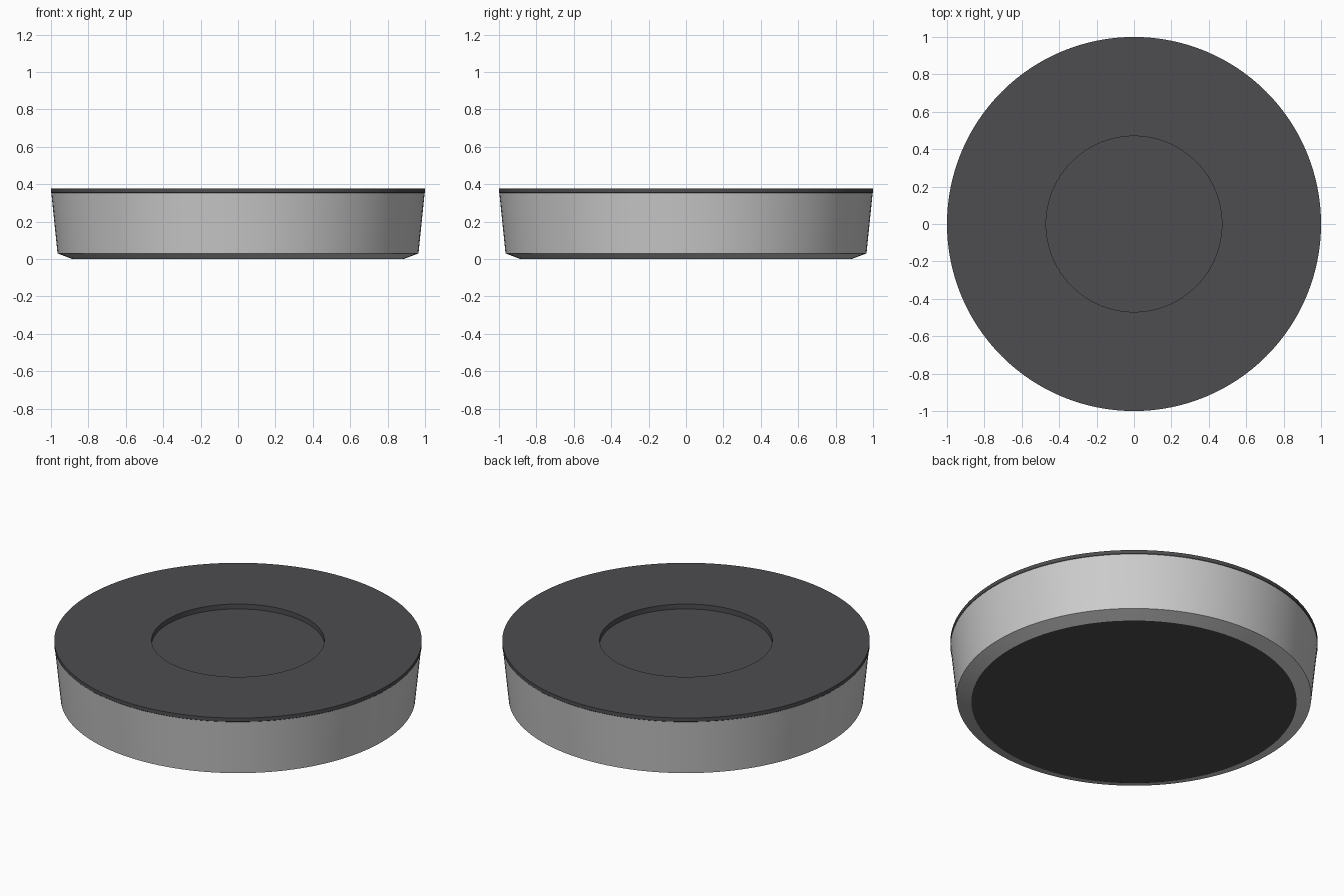
import bpy, bmesh, math

if "Cube" in bpy.data.objects:
    bpy.data.objects.remove(bpy.data.objects["Cube"])

SEGMENTS = 128


def material(name, color):
    mat = bpy.data.materials.new(name)
    mat.diffuse_color = color
    mat.use_nodes = True
    mat.node_tree.nodes["Principled BSDF"].inputs["Base Color"].default_value = mat.diffuse_color
    return mat


def lathe(name, profile, mat=None):
    """Spin an (r, z) profile around z; points on the axis become fans."""
    bm = bmesh.new()
    rings = []
    for r, z in profile:
        if r == 0:
            rings.append([bm.verts.new((0, 0, z))] * SEGMENTS)
        else:
            rings.append([bm.verts.new((r * math.cos(a), r * math.sin(a), z))
                          for a in (2 * math.pi * i / SEGMENTS for i in range(SEGMENTS))])
    for low, high in zip(rings, rings[1:]):
        for i in range(SEGMENTS):
            j = (i + 1) % SEGMENTS
            corners = dict.fromkeys((low[i], low[j], high[j], high[i]))
            bm.faces.new(list(corners))
    mesh = bpy.data.meshes.new(name)
    bm.to_mesh(mesh)
    bm.free()
    obj = bpy.data.objects.new(name, mesh)
    bpy.context.collection.objects.link(obj)
    if mat:
        mesh.materials.append(mat)
    bpy.ops.object.select_all(action='DESELECT')
    obj.select_set(True)
    bpy.context.view_layer.objects.active = obj
    bpy.ops.object.shade_smooth_by_angle(angle=math.radians(30))
    return obj


dark = material("dark_rubber", (0.075, 0.073, 0.08, 1))

# Flat pad under the puck
lathe("bottom_pad", [(0, 0), (0.885, 0)][::1], dark)

# Tapered metal wall with bevelled foot
lathe("body_wall", [(0.885, 0), (0.965, 0.03), (0.998, 0.353)])

# Dark top plate with round recess
lathe("top_plate", [(0.998, 0.353), (1.0, 0.355), (1.0, 0.377),
                    (0.47, 0.377), (0.47, 0.347), (0, 0.347)], dark)
